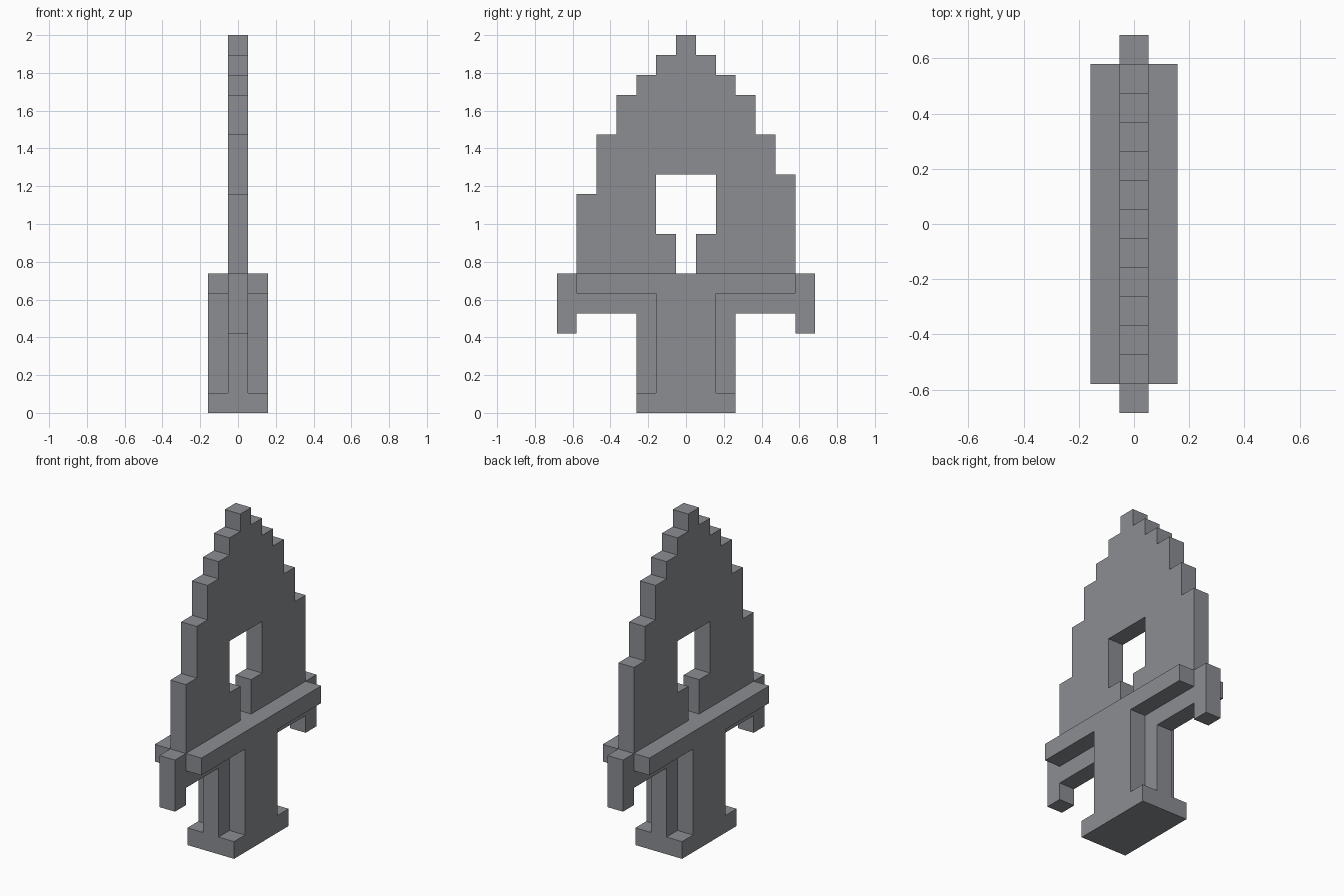
import bpy
import bmesh

if "Cube" in bpy.data.objects:
    bpy.data.objects.remove(bpy.data.objects["Cube"], do_unlink=True)

U = 2 / 19  # one block of the stepped design

steel = bpy.data.materials.new("steel_grey")
steel.use_nodes = True
colour = (0.26, 0.27, 0.29, 1)
steel.diffuse_color = colour
steel.node_tree.nodes["Principled BSDF"].inputs["Base Color"].default_value = colour


def slab(name, back, front, x0, x1):
    """Extrude a (y, z) outline in blocks; front half is given as positive y."""
    outline = back + [(-y, z) for y, z in reversed(front)]
    bm = bmesh.new()
    face = bm.faces.new([bm.verts.new((x0 * U, y * U, z * U)) for y, z in outline])
    ext = bmesh.ops.extrude_face_region(bm, geom=[face], use_keep_orig=True)
    verts = [v for v in ext["geom"] if isinstance(v, bmesh.types.BMVert)]
    bmesh.ops.translate(bm, verts=verts, vec=((x1 - x0) * U, 0, 0))
    bmesh.ops.recalc_face_normals(bm, faces=bm.faces)
    mesh = bpy.data.meshes.new(name)
    bm.to_mesh(mesh)
    bm.free()
    mesh.materials.append(steel)
    obj = bpy.data.objects.new(name, mesh)
    bpy.context.collection.objects.link(obj)
    return obj


def blade_half(shoulder):
    # keyhole opening, then the stepped edge up to the tip
    pts = [(1.5, 12), (1.5, 9), (0.5, 9), (0.5, 7), (5.5, 7)]
    tops = [shoulder, 14, 16, 17, 18, 19]
    for i, z in enumerate(tops):
        pts.append((5.5 - i, z))
        if i < 5:
            pts.append((4.5 - i, z))
    return pts


# Stepped blade, with one shoulder a block higher than the other
slab("blade", blade_half(12), blade_half(11), -0.5, 0.5)

# Thin core of the handle and crossguard with hooked ends
core = [(2.5, 0), (2.5, 5), (5.5, 5), (5.5, 4), (6.5, 4), (6.5, 7)]
slab("handle_core", core, core, -0.5, 0.5)

# Raised pommel, grip and guard bar on both sides
side = [(2.5, 0), (2.5, 1), (1.5, 1), (1.5, 6), (5.5, 6), (5.5, 7)]
for name, x0, x1 in (("left_handle_side", 0.5, 1.5), ("right_handle_side", -1.5, -0.5)):
    slab(name, side, side, x0, x1)
